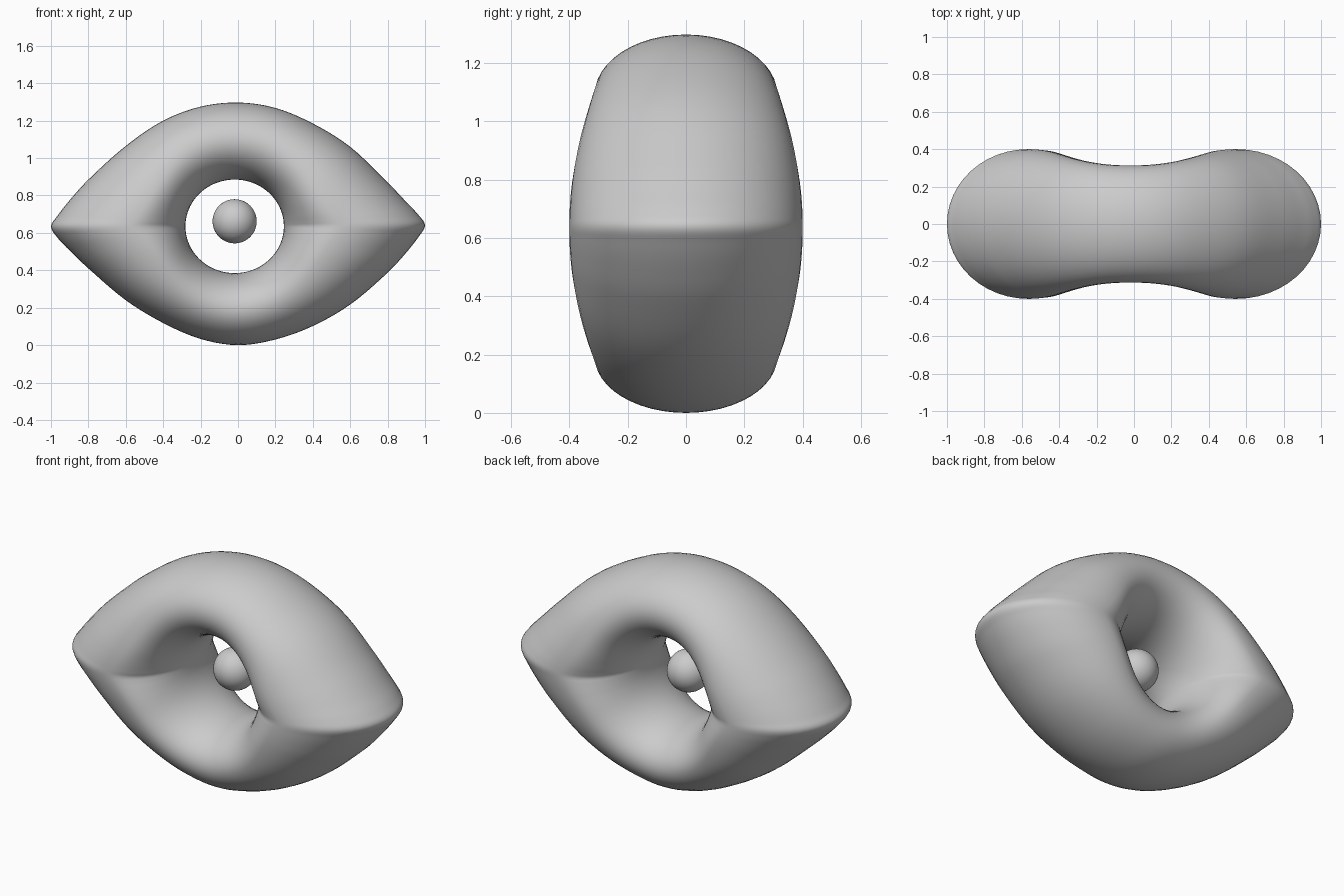
import bpy, bmesh
from math import sin, cos, pi, atan2
from mathutils import Vector

if "Cube" in bpy.data.objects:
    bpy.data.objects.remove(bpy.data.objects["Cube"])

CX, CZ = -0.018, 0.635          # hole centre
HOLE_X, HOLE_Z = 0.263, 0.25    # hole half sizes
SEG, SIDES = 5, 48              # steps per outline span, section sides

# outer almond outline (x, z), counter-clockwise from the right tip
OUTLINE = [(1, .64), (.97, .69), (.9, .765), (.8, .87), (.6, 1.06), (.4, 1.185),
           (.2, 1.268), (0, 1.297), (-.2, 1.275), (-.4, 1.2), (-.6, 1.065),
           (-.8, .885), (-.9, .775), (-.97, .685), (-1, .635), (-.97, .58),
           (-.9, .505), (-.8, .41), (-.6, .24), (-.4, .118), (-.2, .033), (0, .0),
           (.2, .03), (.4, .102), (.6, .217), (.8, .387), (.9, .495), (.97, .585)]


def smooth_loop(points, steps):
    pts = [Vector(p) for p in points]
    n, out = len(pts), []
    for i in range(n):
        a, b, c, d = (pts[(i + k) % n] for k in (-1, 0, 1, 2))
        # centripetal-style tangents scaled to the span length
        span = (c - b).length
        tb = (c - a).normalized() * span
        tc = (d - b).normalized() * span
        for s in range(steps):
            t = s / steps
            out.append(b * (2*t**3 - 3*t**2 + 1) + tb * (t**3 - 2*t**2 + t)
                       + c * (3*t**2 - 2*t**3) + tc * (t**3 - t**2))
    return out


def finish(bm, name):
    bmesh.ops.recalc_face_normals(bm, faces=bm.faces)
    mesh = bpy.data.meshes.new(name)
    bm.to_mesh(mesh)
    bm.free()
    obj = bpy.data.objects.new(name, mesh)
    bpy.context.collection.objects.link(obj)
    bpy.ops.object.select_all(action='DESELECT')
    obj.select_set(True)
    bpy.context.view_layer.objects.active = obj
    bpy.ops.object.shade_smooth_by_angle(angle=0.6)
    return obj


# almond ring: an egg-shaped section swept between hole and outline
bm = bmesh.new()
rings = []
for p in smooth_loop(OUTLINE, SEG):
    dx, dz = p.x - CX, p.y - CZ
    outer = (dx * dx + dz * dz) ** 0.5
    c, s = dx / outer, dz / outer
    inner = 1 / ((c / HOLE_X) ** 2 + (s / HOLE_Z) ** 2) ** 0.5
    side = c * c
    peak = (inner + outer) / 2 - 0.075 * side ** 2
    depth = 0.313 + 0.087 * side ** 1.1
    ring = []
    for k in range(SIDES):
        u, v = cos(2 * pi * k / SIDES), sin(2 * pi * k / SIDES)
        r = peak + u * ((outer - peak) if u > 0 else (peak - inner))
        ring.append(bm.verts.new((CX + c * r, depth * v, CZ + s * r)))
    rings.append(ring)
for i, ring in enumerate(rings):
    nxt = rings[(i + 1) % len(rings)]
    for k in range(SIDES):
        j = (k + 1) % SIDES
        bm.faces.new((ring[k], ring[j], nxt[j], nxt[k]))
finish(bm, "almond_ring")

# floating ball in the hole
bm = bmesh.new()
bmesh.ops.create_uvsphere(bm, u_segments=48, v_segments=24, radius=0.118)
ball = finish(bm, "centre_ball")
ball.location = (-0.018, 0, 0.662)
